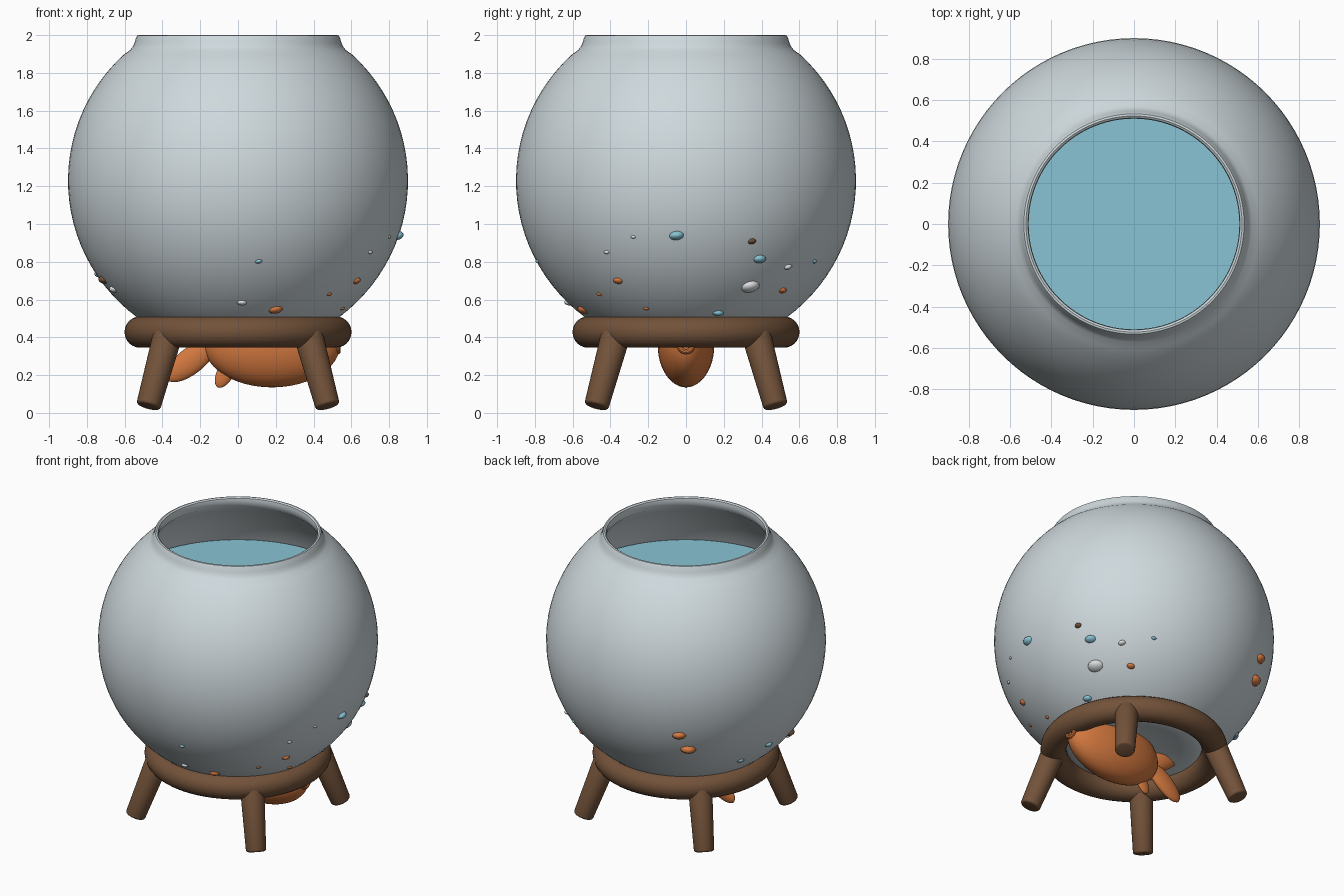
import bpy, bmesh, math, random
from mathutils import Vector, Matrix

if "Cube" in bpy.data.objects:
    bpy.data.objects.remove(bpy.data.objects["Cube"])

random.seed(4)


def material(name, rgb):
    m = bpy.data.materials.new(name)
    m.diffuse_color = (*rgb, 1)
    m.use_nodes = True
    m.node_tree.nodes["Principled BSDF"].inputs["Base Color"].default_value = m.diffuse_color
    return m


GLASS = material("pale_glass", (0.62, 0.69, 0.72))
WATER = material("water_blue", (0.25, 0.55, 0.66))
WOOD = material("brown_wood", (0.17, 0.085, 0.042))
ORANGE = material("orange", (0.66, 0.19, 0.05))
WHITE = material("white_stone", (0.72, 0.74, 0.75))
DARK = material("dark_eye", (0.015, 0.012, 0.012))


def finish(obj, name, mat, angle=35):
    obj.name = name
    obj.data.materials.append(mat)
    bpy.ops.object.select_all(action='DESELECT')
    obj.select_set(True)
    bpy.context.view_layer.objects.active = obj
    bpy.ops.object.shade_smooth_by_angle(angle=math.radians(angle))
    return obj


def lathe(name, profile, mat, n=96):
    """Spin an (r, z) profile about z; both ends lie on the axis."""
    bm = bmesh.new()
    rings = []
    for r, z in profile:
        if r < 1e-5:
            rings.append([bm.verts.new((0, 0, z))])
        else:
            rings.append([bm.verts.new((r * math.cos(math.tau * i / n),
                                        r * math.sin(math.tau * i / n), z)) for i in range(n)])
    for a, b in zip(rings, rings[1:]):
        for i in range(n):
            j = (i + 1) % n
            quad = [a[i % len(a)], a[j % len(a)], b[j % len(b)], b[i % len(b)]]
            bm.faces.new(list(dict.fromkeys(quad)))
    bmesh.ops.recalc_face_normals(bm, faces=bm.faces)
    me = bpy.data.meshes.new(name)
    bm.to_mesh(me)
    bm.free()
    obj = bpy.data.objects.new(name, me)
    bpy.context.collection.objects.link(obj)
    return finish(obj, name, mat)


def arc(radius, z0, z1, n=28):
    """Sphere profile about the bowl centre between two heights."""
    a0, a1 = (math.asin((z - CZ) / radius) for z in (z0, z1))
    angles = [a0 + (a1 - a0) * i / n for i in range(n + 1)]
    return [(radius * math.cos(a), CZ + radius * math.sin(a)) for a in angles]


def ellipsoid(name, loc, radii, mat, rot=(0, 0, 0), seg=24, rings=14):
    bpy.ops.mesh.primitive_uv_sphere_add(segments=seg, ring_count=rings, location=loc, rotation=rot)
    obj = bpy.context.object
    obj.scale = radii
    return finish(obj, name, mat, 60)


CZ, R = 1.23, 0.90

# Bowl: outer wall with foot and neck, rolled lip, then inner wall
outer = [(0, 0.46), (0.24, 0.455), (0.30, 0.435), (0.38, 0.425)] + arc(R, 0.44, 1.895)
neck = [(0.57, 1.922), (0.556, 1.94), (0.548, 1.96), (0.54, 1.985), (0.533, 1.998),
        (0.523, 2.0), (0.513, 1.993), (0.51, 1.97), (0.522, 1.93)]
inner = arc(0.87, 1.88, 0.50) + [(0, 0.50)]
lathe("glass_bowl", outer + neck + inner, GLASS)

# Water filling the bowl
lathe("water", [(0, 0.52)] + arc(0.862, 0.53, 1.57) + [(0, 1.57)], WATER)

# Stand ring
bpy.ops.mesh.primitive_torus_add(major_radius=0.518, minor_radius=0.083, location=(0, 0, 0.428),
                                 major_segments=80, minor_segments=24)
finish(bpy.context.object, "stand_ring", WOOD)

# Four splayed, tapered legs with softened ends
for k, (sx, sy) in enumerate([(1, 1), (-1, 1), (-1, -1), (1, -1)]):
    top, foot = Vector((sx * 0.37, sy * 0.37, 0.42)), Vector((sx * 0.475, sy * 0.475, 0.034))
    axis = top - foot
    bpy.ops.mesh.primitive_cone_add(vertices=32, radius1=0.065, radius2=0.078, depth=axis.length,
                                    location=(top + foot) / 2,
                                    rotation=axis.to_track_quat('Z', 'Y').to_euler())
    leg = bpy.context.object
    bev = leg.modifiers.new("soft_ends", 'BEVEL')
    bev.width, bev.segments, bev.limit_method = 0.014, 3, 'ANGLE'
    bev.angle_limit = math.radians(40)
    bpy.ops.object.modifier_apply(modifier=bev.name)
    finish(leg, f"stand_leg_{k + 1}", WOOD)

# Fish: body, tail lobes, fins, mouth and eyes
ellipsoid("fish_body", (0.18, 0, 0.36), (0.36, 0.15, 0.225), ORANGE, seg=40, rings=24)
for side, label in ((-1, "lower"), (1, "upper")):
    ellipsoid(f"fish_tail_{label}", (-0.25, 0, 0.36 + side * 0.085), (0.16, 0.035, 0.07), ORANGE,
              rot=(0, side * math.radians(38), 0))
    ellipsoid(f"fish_eye_{label}", (0.42, side * 0.115, 0.43), (0.03, 0.022, 0.03), DARK)
ellipsoid("fish_belly_fin", (-0.065, 0, 0.215), (0.045, 0.022, 0.09), ORANGE,
          rot=(0, math.radians(28), 0))
ellipsoid("fish_back_fin", (0.14, 0, 0.59), (0.15, 0.022, 0.08), ORANGE)
bpy.ops.mesh.primitive_torus_add(major_radius=0.036, minor_radius=0.014, location=(0.53, 0, 0.36),
                                 rotation=(0, math.pi / 2, 0), major_segments=24, minor_segments=10)
finish(bpy.context.object, "fish_mouth", ORANGE)


# Pebbles showing through the wall: angle around z, height, half width
def pebble(name, angle, z, s, mat):
    lat = math.asin((z - CZ) / R)
    d = Vector((math.cos(lat) * math.cos(angle), math.cos(lat) * math.sin(angle), math.sin(lat)))
    loc = Vector((0, 0, CZ)) + d * (R - 0.35 * s)
    ellipsoid(name, loc, (s * 1.08, s * 1.08, s * 0.66), mat,
              rot=(random.uniform(-.2, .2), random.uniform(-.2, .2), 0), seg=14, rings=9)


def ring_radius(z):
    return math.sqrt(R * R - (z - CZ) ** 2)


groups = {
    ORANGE: [(0.51, 0.645, 0.026), (-0.36, 0.695, 0.027), (-0.46, 0.625, 0.016), (-0.21, 0.55, 0.016)],
    WATER: [(-0.05, 0.935, 0.038), (0.39, 0.81, 0.036), (0.68, 0.80, 0.016), (0.17, 0.525, 0.03)],
    WHITE: [(0.54, 0.77, 0.024), (0.34, 0.66, 0.052), (-0.28, 0.93, 0.013), (-0.42, 0.85, 0.016)],
    WOOD: [(0.35, 0.905, 0.023)],
}
count = 0
for mat, spots in groups.items():          # right side, given by y
    for y, z, s in spots:
        count += 1
        pebble(f"pebble_{count}", math.asin(y / ring_radius(z)), z, s, mat)
for x, z, s, mat in [(0.02, 0.58, 0.026, WHITE), (0.20, 0.54, 0.038, ORANGE),
                     (0.11, 0.80, 0.018, WATER)]:  # front, given by x
    count += 1
    pebble(f"pebble_{count}", -math.acos(x / ring_radius(z)), z, s, mat)
for deg, z, s, mat in [(122, 0.94, 0.044, ORANGE), (126, 0.82, 0.05, ORANGE),
                       (170, 0.73, 0.03, WATER), (156, 0.64, 0.026, WATER),
                       (192, 0.70, 0.036, WOOD), (197, 0.65, 0.03, WHITE)]:  # back and left
    count += 1
    pebble(f"pebble_{count}", math.radians(deg), z, s, mat)

# Loose gravel lying inside the bowl
for i in range(30):
    a, r, s = random.uniform(0, math.tau), random.uniform(0.1, 0.5), random.uniform(0.025, 0.05)
    z = CZ - math.sqrt(0.87 ** 2 - r * r) + 0.14
    ellipsoid(f"gravel_{i + 1}", (r * math.cos(a), r * math.sin(a), z), (s, s, s * 0.65),
              random.choice([ORANGE, WATER, WHITE, WOOD]), seg=12, rings=8)
